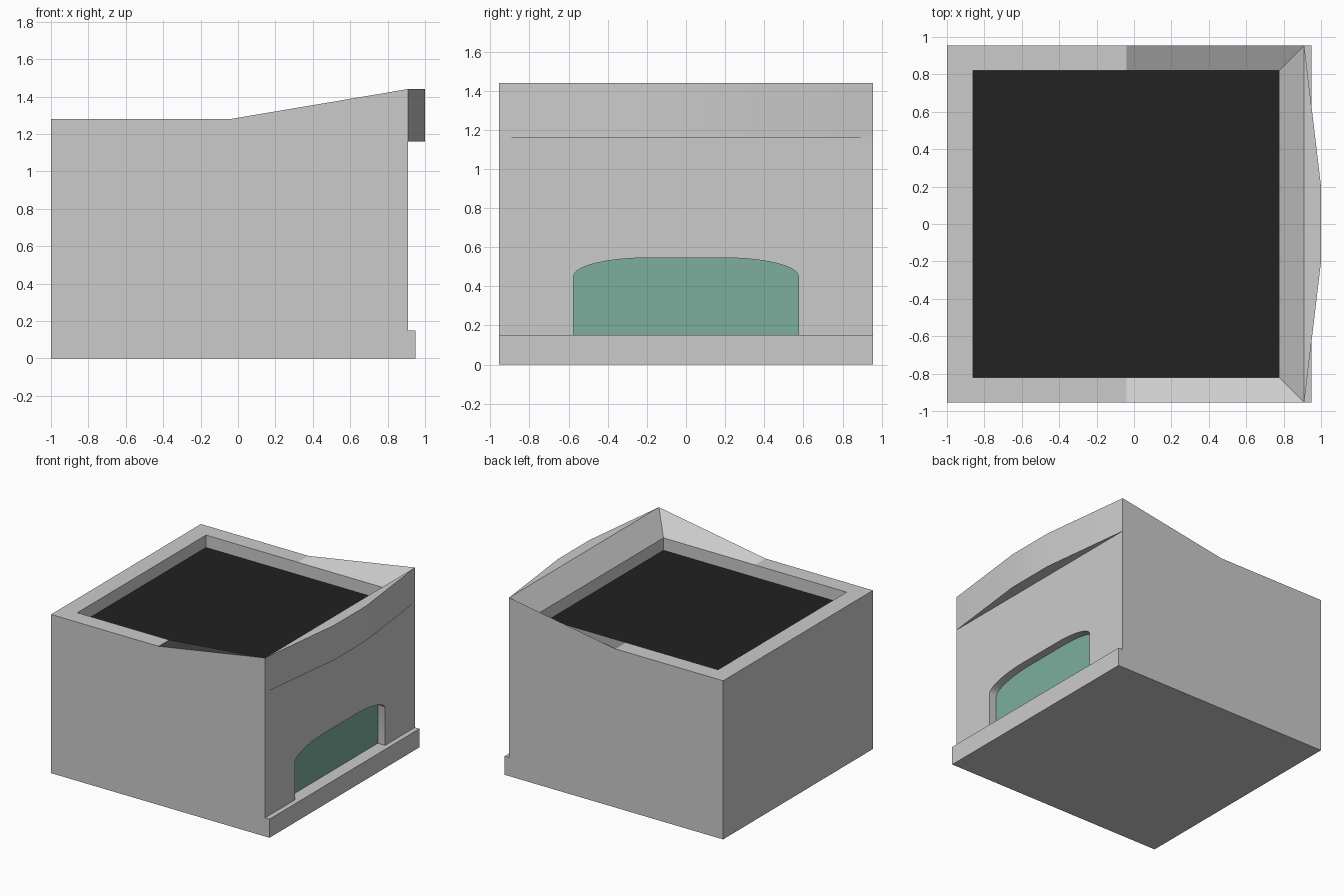
import bpy, bmesh, math

if "Cube" in bpy.data.objects:
    bpy.data.objects.remove(bpy.data.objects["Cube"])

W = 0.955                      # half depth of the building
FRONT, LEDGE, BACK = 0.91, 0.95, -1.0
EAVE, PEAK, KINK = 1.28, 1.44, -0.04
SILL, BAND = 0.15, 1.16
ROOF_Z, GLASS_X = 1.18, 0.845
IX0, IX1, IY = -0.86, 0.775, 0.82   # inner edge of the parapet


def build(name, polys, colour=None, smooth=False, flip=False):
    """Make one object from polygons, welding shared corners."""
    bm = bmesh.new()
    for p in polys:
        bm.faces.new([bm.verts.new(v) for v in p])
    bmesh.ops.remove_doubles(bm, verts=bm.verts, dist=1e-5)
    if len(polys) > 1:
        bmesh.ops.recalc_face_normals(bm, faces=bm.faces)
    me = bpy.data.meshes.new(name)
    bm.to_mesh(me)
    bm.free()
    ob = bpy.data.objects.new(name, me)
    bpy.context.collection.objects.link(ob)
    if colour:
        mat = bpy.data.materials.new(name + "_colour")
        mat.diffuse_color = (*colour, 1)
        mat.use_nodes = True
        mat.node_tree.nodes["Principled BSDF"].inputs["Base Color"].default_value = mat.diffuse_color
        me.materials.append(mat)
    if smooth:
        bpy.ops.object.select_all(action='DESELECT')
        ob.select_set(True)
        bpy.context.view_layer.objects.active = ob
        bpy.ops.object.shade_smooth_by_angle(angle=math.radians(30))
    return ob


# Window outline (y, z), from one foot over the soft arch to the other
N = 10
half = [(0.2 + 0.375 * math.cos(t), 0.45 + 0.095 * math.sin(t))
        for t in (math.pi / 2 * i / N for i in range(N + 1))]
right = [(0.575, SILL)] + half
arch = right + [(-y, z) for y, z in reversed(right)]

# Projecting band outline (x, y)
band = [(FRONT, -W), (1.0, -0.2), (1.0, 0.2), (FRONT, W)]

# Body: side walls, back, underside, ledge
polys = []
side = [(BACK, 0), (LEDGE, 0), (LEDGE, SILL), (FRONT, SILL), (FRONT, BAND),
        (FRONT, PEAK), (KINK, EAVE), (BACK, EAVE)]
for s in (-1, 1):
    polys.append([(x, s * W, z) for x, z in side])
for i in (0, 1, -1):
    (xa, za), (xb, zb) = side[i], side[(i + 1) % len(side)]
    polys.append([(xa, -W, za), (xb, -W, zb), (xb, W, zb), (xa, W, za)])

# Ledge top running into the window sill
polys.append([(LEDGE, -W, SILL), (LEDGE, W, SILL), (FRONT, W, SILL),
              (FRONT, 0.575, SILL), (GLASS_X, 0.575, SILL),
              (GLASS_X, -0.575, SILL), (FRONT, -0.575, SILL), (FRONT, -W, SILL)])

# Front wall around the window, and the window reveal
polys.append([(FRONT, W, SILL)] + [(FRONT, y, z) for y, z in arch]
             + [(FRONT, -W, SILL), (FRONT, -W, BAND), (FRONT, W, BAND)])
for (ya, za), (yb, zb) in zip(arch, arch[1:]):
    polys.append([(FRONT, ya, za), (FRONT, yb, zb), (GLASS_X, yb, zb), (GLASS_X, ya, za)])

# Parapet rim: level at the inner edge, rising at the outer front corners
outer = [(BACK, W, EAVE), (KINK, W, EAVE), (FRONT, W, PEAK),
         (FRONT, -W, PEAK), (KINK, -W, EAVE), (BACK, -W, EAVE)]
inner = [(IX0, IY), (KINK, IY), (IX1, IY), (IX1, -IY), (KINK, -IY), (IX0, -IY)]
for i in range(6):
    j = (i + 1) % 6
    a, b = inner[i], inner[j]
    polys.append([outer[i], outer[j], (*b, EAVE), (*a, EAVE)])
    polys.append([(*a, EAVE), (*b, EAVE), (*b, ROOF_Z), (*a, ROOF_Z)])

# Projecting band at the top of the front
polys.append([(x, y, PEAK) for x, y in band])
polys.append([(x, y, BAND) for x, y in band])
for a, b in zip(band, band[1:]):
    polys.append([(*a, BAND), (*b, BAND), (*b, PEAK), (*a, PEAK)])
build("building_body", polys, smooth=False)
body = bpy.data.objects["building_body"]
# smooth only the gently curved band front and window reveal
for p in body.data.polygons:
    c = p.center
    on_band = c.x > FRONT + 0.01 and c.z > BAND + 0.05 and abs(p.normal.z) < 0.1
    in_reveal = GLASS_X < c.x < FRONT - 0.01 and SILL + 0.01 < c.z < 0.6 and abs(c.y) < 0.58
    p.use_smooth = on_band or in_reveal

# Flat dark roof
build("roof", [[(IX0, -IY, ROOF_Z), (IX1, -IY, ROOF_Z), (IX1, IY, ROOF_Z), (IX0, IY, ROOF_Z)]],
      colour=(0.015, 0.015, 0.015))

# Green window pane, facing +x
build("window_pane", [[(GLASS_X, y, z) for y, z in arch]], colour=(0.20, 0.42, 0.34))
